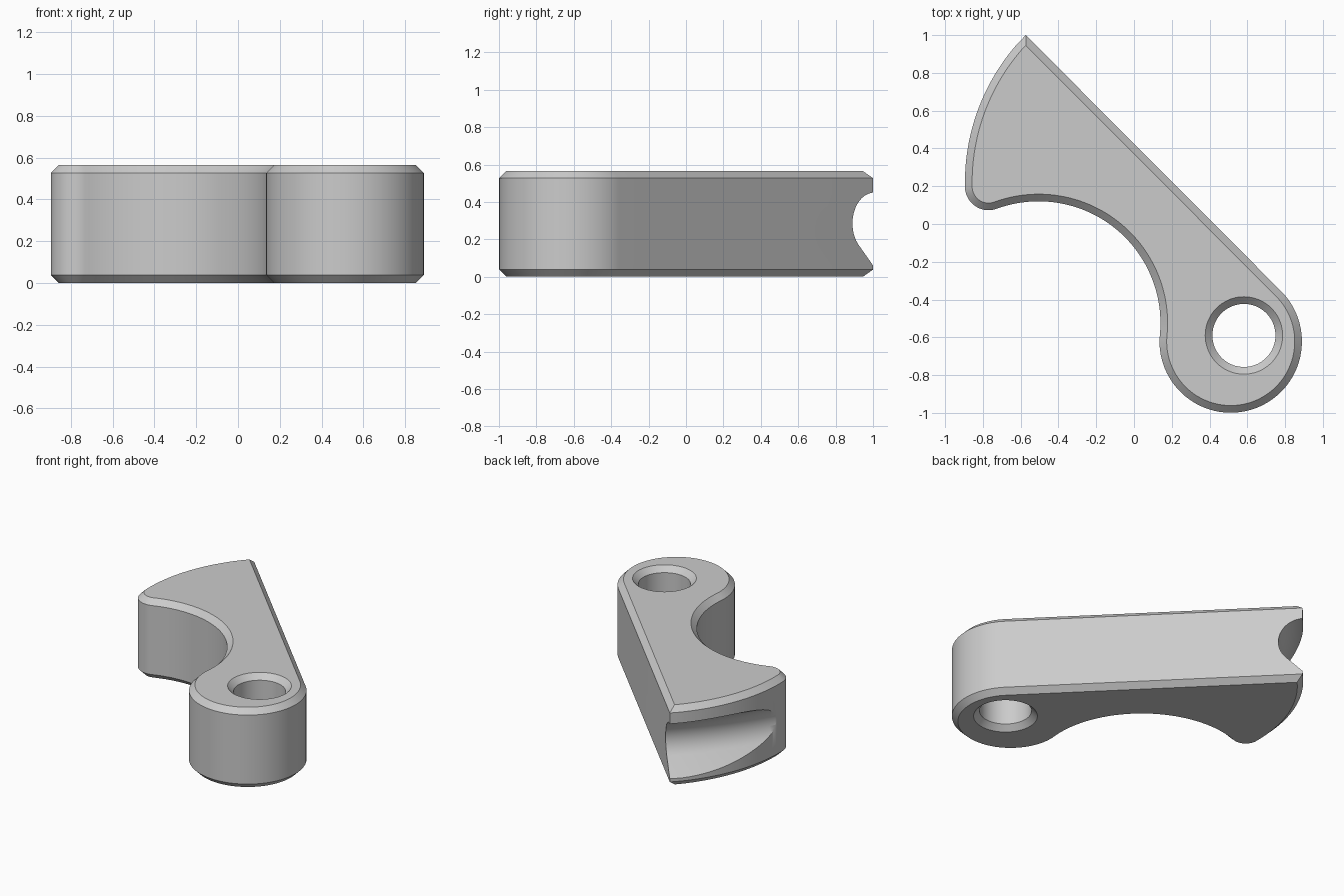
import bpy, bmesh
from math import sin, cos, radians
from mathutils import Vector

HEIGHT, CHAMFER = 0.565, 0.038

cube = bpy.data.objects.get("Cube")
if cube:
    bpy.data.objects.remove(cube)


def arc(cx, cy, r, a0, a1, n):
    """Points along a circular arc, angles in degrees."""
    angles = [radians(a0 + (a1 - a0) * i / n) for i in range(n + 1)]
    return [Vector((cx + r * cos(a), cy + r * sin(a))) for a in angles]


def inset(points, d):
    """Mitred inward offset of a counter-clockwise outline."""
    result = []
    for i, p in enumerate(points):
        a = (p - points[i - 1]).normalized()
        b = (points[(i + 1) % len(points)] - p).normalized()
        na, nb = Vector((-a.y, a.x)), Vector((-b.y, b.x))
        result.append(p + (na + nb) * d / (1 + na.dot(nb)))
    return result


def mesh_from_rings(name, rings):
    """Skin closed rings into a capped solid."""
    bm = bmesh.new()
    loops = [[bm.verts.new(p) for p in ring] for ring in rings]
    n = len(loops[0])
    bm.faces.new(loops[0])
    bm.faces.new(loops[-1])
    for lo, hi in zip(loops, loops[1:]):
        for i in range(n):
            j = (i + 1) % n
            bm.faces.new((lo[i], lo[j], hi[j], hi[i]))
    bmesh.ops.recalc_face_normals(bm, faces=bm.faces)
    mesh = bpy.data.meshes.new(name)
    bm.to_mesh(mesh)
    bm.free()
    obj = bpy.data.objects.new(name, mesh)
    bpy.context.collection.objects.link(obj)
    return obj


def cut(target, cutter):
    """Subtract the cutter, then discard it."""
    cutter.hide_render = True
    mod = target.modifiers.new("cut", "BOOLEAN")
    mod.operation, mod.solver, mod.object = "DIFFERENCE", "EXACT", cutter
    bpy.context.view_layer.objects.active = target
    bpy.ops.object.modifier_apply(modifier=mod.name)
    bpy.data.objects.remove(cutter)


# Lever outline: tip, outer arc, rounded heel, concave throat, pivot boss
outline = [Vector((-0.573, 1.0))]
outline += arc(0.215, 0.22, 1.11, 139, 180, 36)
outline += arc(-0.77, 0.198, 0.125, 184, 287, 20)
outline += arc(-0.505, -0.525, 0.645, 109, -5.4, 60)
outline += arc(0.512, -0.622, 0.377, 178, 405, 72)

# Body with chamfered top and bottom rims
inner = inset(outline, CHAMFER)
layers = [(inner, 0), (outline, CHAMFER), (outline, HEIGHT - CHAMFER), (inner, HEIGHT)]
body = mesh_from_rings("lever_body", [[(p.x, p.y, z) for p in pts] for pts, z in layers])

# Pivot hole, flared at both ends
flare = [(0.243, -CHAMFER), (0.167, 0.038), (0.167, HEIGHT - 0.038), (0.243, HEIGHT + CHAMFER)]
hole = mesh_from_rings("hole_cutter", [
    [(p.x, p.y, z) for p in arc(0.582, -0.59, r, 0, 360 - 5, 71)] for r, z in flare])
cut(body, hole)

# Curved groove along the outer arc: round upper part, sloped lower lip
profile = [Vector((0.4, 0.45))] + arc(0.165, 0.285, 0.165, 90, 225, 24)
profile += [Vector((0.4, -0.185))]
rings = []
for i in range(49):
    a = radians(120 + 50 * i / 48)
    rings.append([(1.281 + (2.408 + p.x) * cos(a), -0.77 + (2.408 + p.x) * sin(a), p.y)
                  for p in profile])
cut(body, mesh_from_rings("groove_cutter", rings))

# Plain grey finish
grey = bpy.data.materials.new("plain_grey")
grey.use_nodes = True
colour = (0.6, 0.6, 0.6, 1)
grey.diffuse_color = colour
grey.node_tree.nodes["Principled BSDF"].inputs["Base Color"].default_value = colour
body.data.materials.clear()
body.data.materials.append(grey)

# Smooth curved walls, crisp rims
bpy.ops.object.select_all(action="DESELECT")
body.select_set(True)
bpy.context.view_layer.objects.active = body
bpy.ops.object.shade_smooth_by_angle(angle=radians(30))
